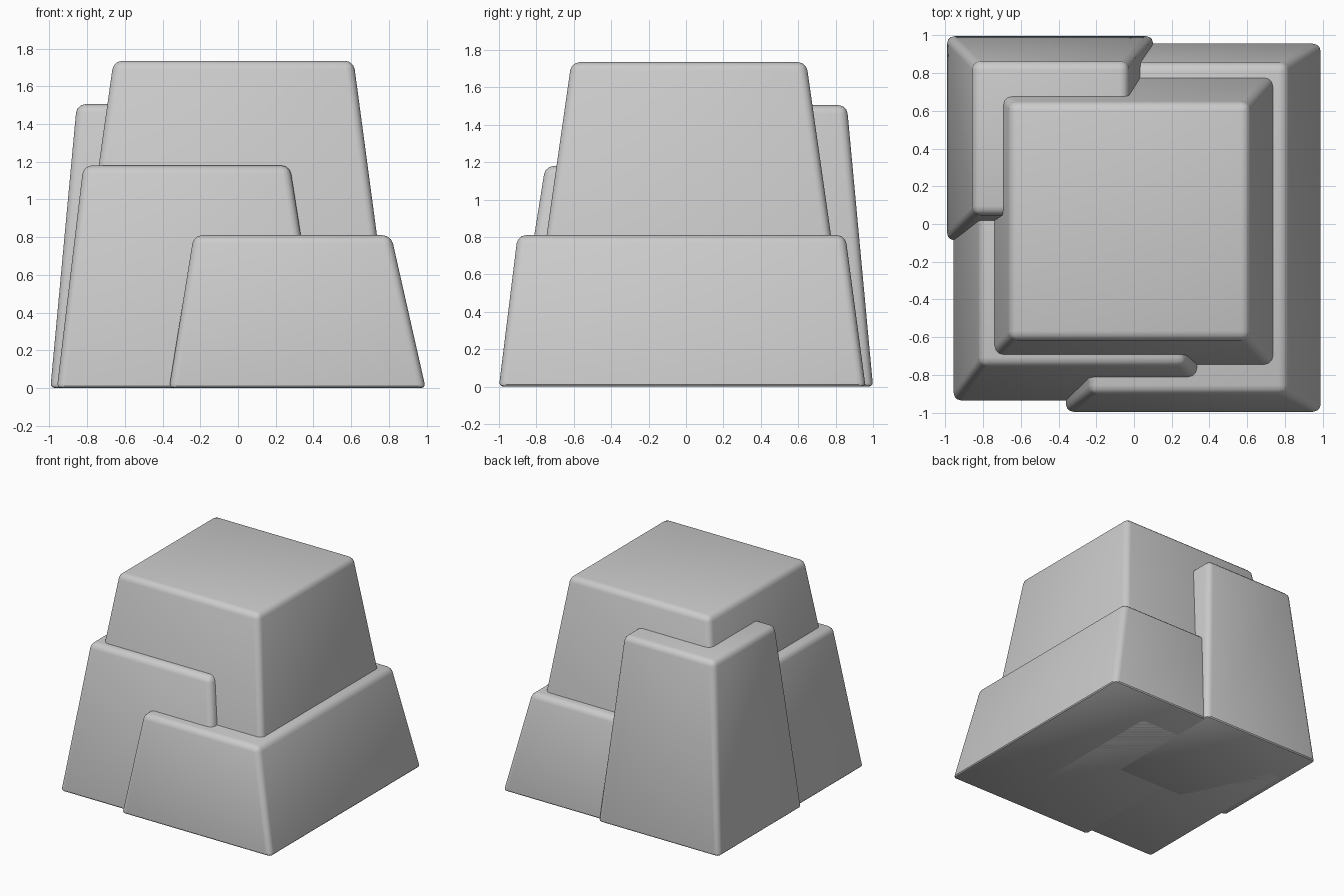
import bpy

if "Cube" in bpy.data.objects:
    bpy.data.objects.remove(bpy.data.objects["Cube"])


def tapered_block(name, base, top, z0, z1, bevel=0.045):
    """Rounded tapered block; base and top are (x_min, x_max, y_min, y_max)."""
    verts = []
    for (xa, xb, ya, yb), z in ((base, z0), (top, z1)):
        verts += [(xa, ya, z), (xb, ya, z), (xb, yb, z), (xa, yb, z)]
    sides = [(i, (i + 1) % 4, (i + 1) % 4 + 4, i + 4) for i in range(4)]
    mesh = bpy.data.meshes.new(name)
    mesh.from_pydata(verts, [], [(3, 2, 1, 0), (4, 5, 6, 7)] + sides)
    obj = bpy.data.objects.new(name, mesh)
    bpy.context.collection.objects.link(obj)

    # Softer corners on the walls and top, tighter ones around the foot
    weight = mesh.attributes.new("bevel_weight_edge", 'FLOAT', 'EDGE')
    for edge in mesh.edges:
        at_foot = all(v < 4 for v in edge.vertices)
        weight.data[edge.index].value = 0.5 if at_foot else 1.0
    mod = obj.modifiers.new("rounded_edges", 'BEVEL')
    mod.limit_method = 'WEIGHT'
    mod.width = bevel
    mod.segments = 3

    bpy.ops.object.select_all(action='DESELECT')
    obj.select_set(True)
    bpy.context.view_layer.objects.active = obj
    bpy.ops.object.modifier_apply(modifier=mod.name)
    bpy.ops.object.shade_smooth_by_angle()
    return obj


# Tall central block
tapered_block("core_block", (-0.90, 0.84, -0.855, 0.885),
              (-0.66, 0.613, -0.613, 0.643), 0.04, 1.735)
# Back left corner block
tapered_block("back_left_block", (-0.995, 0.105, -0.09, 1.0),
              (-0.855, -0.03, 0.05, 0.86), 0.0, 1.505)
# Front left corner block
tapered_block("front_left_block", (-0.96, 0.46, -0.94, 0.65),
              (-0.82, 0.275, -0.752, 0.50), 0.0, 1.18)
# Low block wrapping the right side
tapered_block("right_block", (-0.365, 0.995, -1.0, 0.96),
              (-0.235, 0.812, -0.90, 0.852), 0.0, 0.81)
